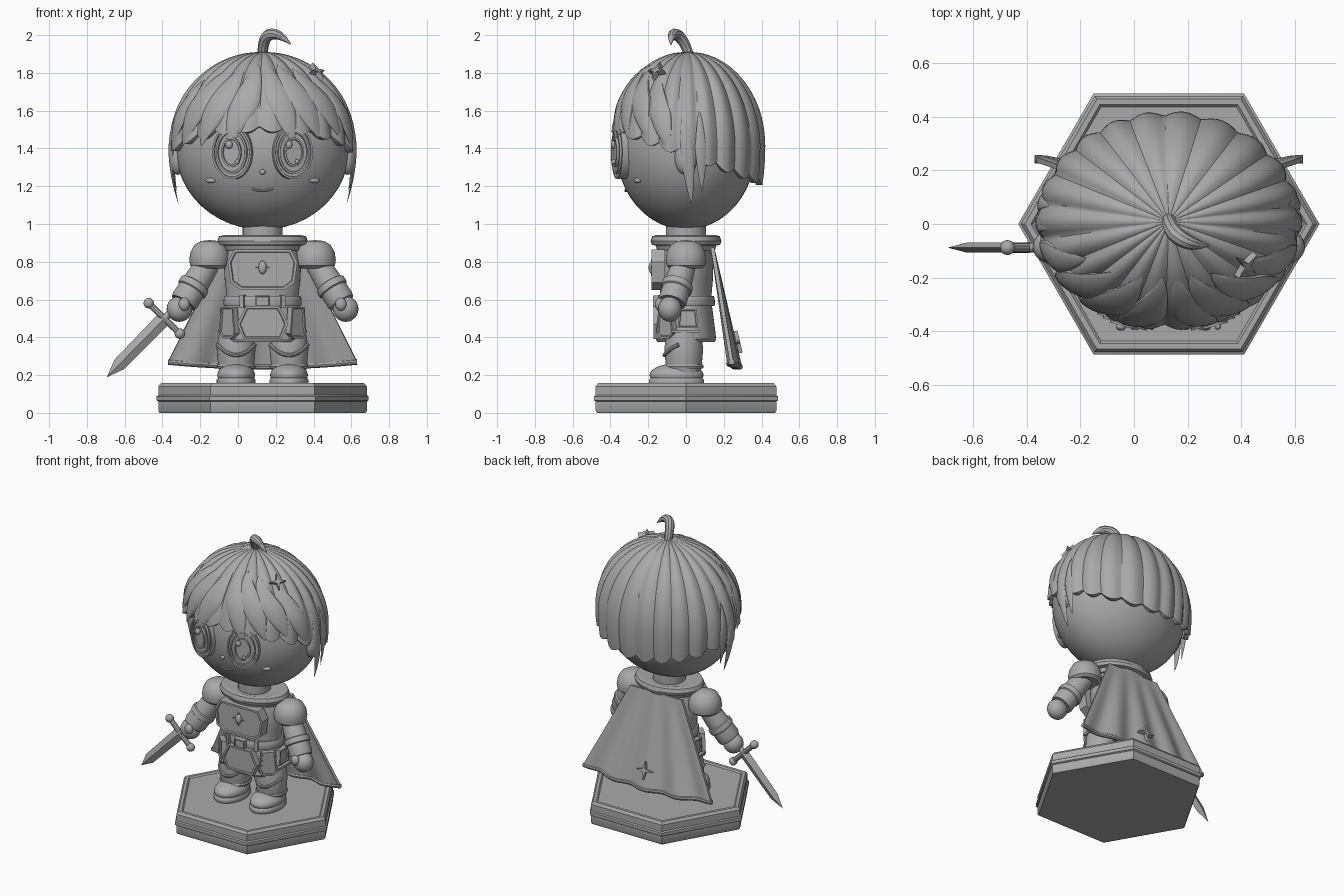
import bpy, bmesh
from math import sin, cos, pi, radians, sqrt, acos
from mathutils import Vector

if "Cube" in bpy.data.objects:
    bpy.data.objects.remove(bpy.data.objects["Cube"])

GREY = (0.4, 0.4, 0.4, 1)
mat = bpy.data.materials.new("plain grey")
mat.use_nodes = True
mat.diffuse_color = GREY
mat.node_tree.nodes["Principled BSDF"].inputs["Base Color"].default_value = GREY
CX = 0.13  # figure axis
made = []


def add(name, data, loc=(0, 0, 0), rot=None, scale=(1, 1, 1)):
    obj = bpy.data.objects.new(name, data)
    bpy.context.collection.objects.link(obj)
    obj.location, obj.scale = loc, scale
    if rot is not None:
        obj.rotation_euler = rot
    data.materials.append(mat)
    made.append(obj)
    return obj


def from_bmesh(name, bm, **place):
    bmesh.ops.recalc_face_normals(bm, faces=bm.faces)
    mesh = bpy.data.meshes.new(name)
    bm.to_mesh(mesh)
    bm.free()
    return add(name, mesh, **place)


def grid(name, rows, closed=True, **place):
    bm = bmesh.new()
    vs = [[bm.verts.new(p) for p in row] for row in rows]
    n = len(rows[0])
    for a, b in zip(vs, vs[1:]):
        for c in range(n if closed else n - 1):
            d = (c + 1) % n
            bm.faces.new((a[c], b[c], b[d], a[d]))
    bmesh.ops.remove_doubles(bm, verts=bm.verts, dist=1e-5)
    return from_bmesh(name, bm, **place)


def lathe(name, profile, segs=40, **place):
    rows = [[(r * cos(2 * pi * i / segs), r * sin(2 * pi * i / segs), z) for i in range(segs)]
            for r, z in profile]
    return grid(name, rows, **place)


def ball(name, loc, size, rot=None, segs=32):
    bm = bmesh.new()
    bmesh.ops.create_uvsphere(bm, u_segments=segs, v_segments=segs // 2, radius=1)
    return from_bmesh(name, bm, loc=loc, scale=size, rot=rot)


def plate(name, pts, depth, rim=0.0, **place):
    """Outline in x and z, extruded towards -y, with an optional sunken middle."""
    bm = bmesh.new()
    face = bm.faces.new([bm.verts.new((x, 0, z)) for x, z in pts])
    out = bmesh.ops.extrude_face_region(bm, geom=[face])["geom"]
    bmesh.ops.translate(bm, vec=(0, -depth, 0), verts=[g for g in out if isinstance(g, bmesh.types.BMVert)])
    if rim:
        front = [g for g in out if isinstance(g, bmesh.types.BMFace)]
        bmesh.ops.inset_region(bm, faces=front, thickness=rim)
        bmesh.ops.inset_region(bm, faces=front, thickness=rim * 0.3)
        bmesh.ops.translate(bm, vec=(0, 0.008, 0), verts=front[0].verts)
    return from_bmesh(name, bm, **place)


def tube(name, pts, depth, radii=None):
    cu = bpy.data.curves.new(name, "CURVE")
    cu.dimensions, cu.bevel_depth, cu.bevel_resolution = "3D", depth, 3
    cu.use_fill_caps = True
    sp = cu.splines.new("NURBS")
    sp.points.add(len(pts) - 1)
    for i, p in enumerate(pts):
        sp.points[i].co = (*p, 1)
        sp.points[i].radius = radii[i] if radii else 1
    sp.use_endpoint_u, sp.order_u = True, 3
    return add(name, cu)


def oval(rx, rz, n=36):
    return [(rx * cos(2 * pi * i / n), rz * sin(2 * pi * i / n)) for i in range(n)]


def star(r):
    return [((r if i % 2 == 0 else r * 0.25) * cos(i * pi / 4),
             (r if i % 2 == 0 else r * 0.25) * sin(i * pi / 4)) for i in range(8)]


def mirror_x(pts):
    return pts + [(-x, z) for x, z in reversed(pts)]


def aim(v):
    return Vector(v).to_track_quat("Z", "X").to_euler()


# Hexagonal stand
lathe("stand", [(0, 0), (.545, 0), (.552, .01), (.552, .06), (.562, .066), (.562, .088), (.552, .094),
                (.552, .14), (.538, .157), (.515, .157), (.505, .148), (0, .148)], 6, loc=(CX, 0, 0))

# Head and face
def head_y(x, z):
    return -.37 * sqrt(max(0, 1 - (x / .46) ** 2 - ((z - 1.4) / .43) ** 2))


ball("head", (CX, 0, 1.4), (.46, .37, .43), segs=48)
ball("nose", (CX, head_y(0, 1.275), 1.275), (.016, .014, .014), segs=16)
tube("mouth", [(CX + x, head_y(x, 1.175) - .003, 1.175 + 4 * x * x) for x in (-.055, -.03, 0, .03, .055)], .008)
for s, side in ((-1, "right"), (1, "left")):
    ball(side + "_cheek", (CX + s * .275, head_y(.275, 1.23), 1.23), (.03, .014, .014),
         (0, 0, s * radians(28)), 16)
    ball(side + "_ear", (CX + s * .45, 0, 1.35), (.045, .06, .09), segs=20)
    turn = (0, 0, s * radians(16))
    spot = (CX + s * .148, head_y(.155, 1.38) + .035, 1.38)
    for part, w, h, d in (("eye_rim", .108, .143, .056), ("iris", .085, .115, .064),
                          ("pupil", .055, .078, .072)):
        plate(side + "_" + part, oval(w, h), d, .01, loc=spot, rot=turn)
    ball(side + "_eye_glint", (CX + s * .158 - .02, spot[1] - .07, 1.42), (.02, .015, .022), segs=16)
    ball(side + "_eye_spark", (CX + s * .158 + .025, spot[1] - .07, 1.33), (.012, .012, .014), segs=12)

# Hair cap with radial ribs and a scalloped hem
def hair_point(az, z, k=1.0):
    t = (z - 1.41) / (.5 if z > 1.41 else .75)
    s = sqrt(max(0, 1 - t * t))
    return Vector((CX + .48 * s * k * cos(az), .01 + .4 * s * k * sin(az), 1.41 + (z - 1.41) * (k if z > 1.41 else 1)))


def hair_row(u, k):
    row = []
    for i in range(220):
        az = 2 * pi * i / 220
        rib = abs(cos(11 * az + .4 * sin(3 * az)))
        hem = 1.38 - .14 * sin(az) - .035 * rib
        low = acos(max(-1, (hem - 1.41) / (.5 if hem > 1.41 else .75)))
        c = cos(u * low)
        z = 1.41 + c * (.5 if c > 0 else .75)
        row.append(hair_point(az, z, k + .045 * (rib - .35) * min(1, u * 1.6) * (k == 1)))
    return row


grid("hair_cap", [hair_row(i / 26, 1) for i in range(27)] + [hair_row(i / 10, .95) for i in range(10, -1, -1)])


def lock(name, a0, z0, a1, z1, width):
    rows = []
    for i in range(15):
        t = i / 14
        az, z = radians(a0 + (a1 - a0) * t - 90), z0 + (z1 - z0) * t
        w = width * min(1, (t / .45) ** .7) * (1 - max(0, (t - .45) / .55) ** 1.6)
        s = max(.35, sqrt(max(0, 1 - ((z - 1.41) / .5) ** 2)))
        rows.append([hair_point(az + w * cos(a) / (.44 * s), z, 1.015 + .6 * w * sin(a))
                     for a in (2 * pi * j / 14 for j in range(14))])
    return grid(name, rows)


for i, spec in enumerate([(-5, 1.84, -22, 1.40, .075), (6, 1.84, 20, 1.42, .07), (18, 1.84, 38, 1.45, .08),
                          (34, 1.82, 58, 1.45, .08), (60, 1.76, 76, 1.38, .07), (-22, 1.83, -42, 1.41, .08),
                          (-40, 1.81, -60, 1.41, .08), (-62, 1.76, -78, 1.36, .07)]):
    lock("fringe_lock_%d" % (i + 1), *spec)
for s, side in ((-1, "right"), (1, "left")):
    lock(side + "_side_lock_front", s * 86, 1.62, s * 93, 1.10, .04)
    lock(side + "_side_lock_back", s * 99, 1.6, s * 101, 1.17, .035)

tube("hair_curl", [(.13, .02, 1.88), (.13, 0, 1.95), (.16, -.05, 2.01), (.23, -.08, 2.0), (.28, -.08, 1.95)],
     .032, [.8, .9, 1, .75, .08])
pin = hair_point(radians(-34), 1.78, 1.04)
plate("hair_pin", star(.055), .03, loc=pin, rot=(radians(-43), 0, radians(52)))

# Neck, collar and body
lathe("neck", [(0, .88), (.105, .88), (.105, 1.02), (0, 1.02)], loc=(CX, 0, 0))
lathe("collar", [(0, .86), (.195, .86), (.205, .885), (.232, .89), (.24, .91), (.23, .935), (.2, .942),
                 (.13, .925), (0, .925)], 48, loc=(CX, 0, 0), scale=(1, .78, 1))
lathe("tunic", [(0, .375), (.215, .375), (.225, .39), (.212, .47), (.195, .56), (.19, .62), (.2, .7),
                (.205, .8), (.18, .87), (0, .88)], 48, loc=(CX, 0, 0), scale=(1, .71, 1))
lathe("belt", [(.15, .565), (.203, .565), (.207, .575), (.205, .61), (.2, .618), (.15, .618)], 48,
      loc=(CX, 0, 0), scale=(1, .74, 1))
plate("chest_plate", mirror_x([(.15, .865), (.185, .80), (.17, .69), (.115, .65)]), .07, .015, loc=(CX, -.112, 0))
ball("chest_gem", (CX, -.18, .77), (.022, .018, .035), segs=16)
plate("chest_star", star(.045), .012, loc=(CX, -.172, .77))
plate("buckle", mirror_x([(.04, .622), (.04, .56)]), .04, .01, loc=(CX, -.135, 0))
plate("front_tasset", mirror_x([(.088, .565), (.135, .47), (.1, .39)]), .045, .014, loc=(CX, -.127, 0))

for s, side in ((-1, "right"), (1, "left")):
    # Skirt plates and pouches
    plate(side + "_belt_loop", mirror_x([(.012, .625), (.012, .555)]), .03,
          loc=(CX + s * .1, -.115, 0), rot=(0, 0, s * radians(22)))
    plate(side + "_tasset", mirror_x([(.045, .56), (.06, .42), (.03, .395)]), .035, .011,
          loc=(CX + s * .165, -.09, 0), rot=(0, 0, s * radians(45)))
    plate(side + "_pouch", mirror_x([(.045, .55), (.055, .45)]), .035, .012,
          loc=(CX + s * .19, .01, 0), rot=(0, 0, s * pi / 2))
    plate(side + "_hip_band", mirror_x([(.075, .44), (.075, .425)]), .035,
          loc=(CX + s * .2, 0, 0), rot=(0, 0, s * pi / 2))
    # Shoulder guard, arm and hand
    lathe(side + "_shoulder_guard", [(0, .77), (.085, .765), (.103, .78), (.108, .81), (.102, .85),
                                     (.08, .89), (.045, .91), (0, .915)], loc=(CX + s * .28, 0, 0))
    reach = (s * .17, -.085, -.27)
    lathe(side + "_arm", [(0, 0), (.06, 0), (.07, .12), (.072, .165), (.082, .17), (.084, .19), (.082, .205),
                          (.074, .21), (.076, .27), (.07, .29), (0, .29)],
          loc=(CX + s * .27, 0, .82), rot=aim(reach))
    ball(side + "_hand", (CX + s * .44, -.085, .55), (.068, .062, .068), segs=24)
    ball(side + "_thumb", (CX + s * .415, -.14, .575), (.03, .025, .035), segs=16)
    # Leg, knee strap and boot
    lx = CX + s * .14
    lathe(side + "_leg", [(0, .18), (.088, .2), (.098, .28), (.103, .34), (.096, .39), (.088, .43), (0, .44)],
          loc=(lx, -.012, 0))
    tube(side + "_knee_strap", [(lx + .102 * sin(a), -.012 - .102 * cos(a), .365 - .06 * cos(a) ** 2)
                                for a in (radians(d) for d in range(-75, 76, 15))], .011)
    ball(side + "_boot", (lx, -.05, .2), (.1, .143, .062))
    lathe(side + "_boot_cuff", [(.08, .235), (.1, .235), (.104, .245), (.1, .255), (.08, .255)], loc=(lx, -.01, 0))
    lathe(side + "_sole", [(0, .145), (.098, .145), (.103, .155), (.103, .175), (.096, .185), (0, .185)],
          loc=(lx, -.05, 0), scale=(1, 1.42, 1))

# Sword in the right hand
down = Vector((-.7, 0, -.714))
hilt = Vector((-.39, -.088, .5))
lathe("sword_blade", [(0, 0), (.04, 0), (.036, .34), (0, .436)], 4, loc=hilt, rot=aim(down), scale=(1, .5, 1))
lathe("sword_grip", [(0, 0), (.018, 0), (.018, .19), (0, .19)], 16, loc=hilt, rot=aim(-down))
ball("sword_pommel", hilt - down * .19, (.03, .03, .03), segs=16)
across = Vector((-.714, 0, .7))
tube("sword_guard", [hilt + across * d for d in (-.11, 0, .11)], .018)
for s, end in ((-1, "lower"), (1, "upper")):
    ball("sword_guard_%s_end" % end, hilt + across * s * .115, (.028, .028, .028), segs=16)

# Cape with soft folds, a rolled hem and a star
def cape_point(u, v):
    return Vector((CX + u * (.2 + .3 * v), .14 + .13 * v - .045 * v * u * u + .016 * v * cos(u * 4 * pi),
                   .875 - .63 * v + .025 * v * u * u))


US = [i / 30 - 1 for i in range(61)]
cape = grid("cape", [[cape_point(u, j / 16) for u in US] for j in range(17)], closed=False)
solid = cape.modifiers.new("thickness", "SOLIDIFY")
solid.thickness, solid.offset = .02, 0
tube("cape_hem", [cape_point(u, 1) for u in US[::2]], .016)
plate("cape_star", star(.06), .03, loc=cape_point(0, .8), rot=(radians(-13), 0, pi))

# Realise curves and modifiers, then shade smooth with sharp edges kept
bpy.ops.object.select_all(action="DESELECT")
for obj in made:
    obj.select_set(True)
bpy.context.view_layer.objects.active = made[0]
bpy.ops.object.convert(target="MESH")
bpy.ops.object.shade_smooth_by_angle(angle=radians(35))
